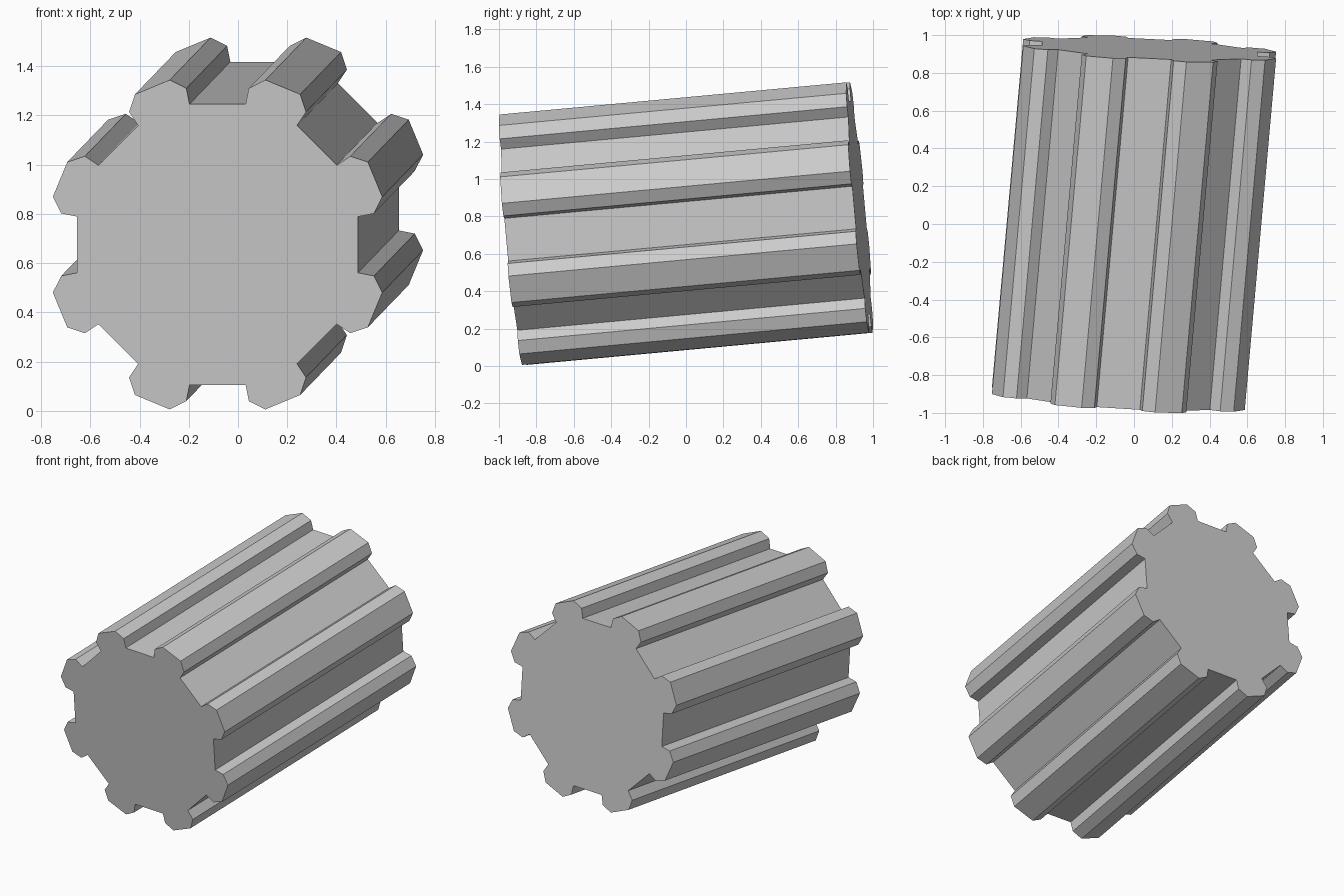
import bpy, bmesh
from math import sin, cos, radians

if "Cube" in bpy.data.objects:
    bpy.data.objects.remove(bpy.data.objects["Cube"])

# One tooth of the cross-section: (angle from the tooth axis, radius)
TOOTH = [(-11.2, .582), (-11.2, .648), (-6.3, .697),
         (6.3, .697), (11.2, .648), (11.2, .582)]


def profile():
    for k in range(8):
        for off, r in TOOTH:
            a = radians(22.5 + 45 * k + off)
            yield r * sin(a), r * cos(a)


def ring(bm, cx, cy, cz, slope_x, slope_z):
    # Slightly tilted end outline of the toothed cylinder
    return [bm.verts.new((cx + dx, cy - slope_x * dx - slope_z * dz, cz + dz))
            for dx, dz in profile()]


# Toothed cylinder: tilted prism between the two end outlines
bm = bmesh.new()
front = ring(bm, -.083, -.925, .675, .063, .09)
back = ring(bm, .083, .928, .847, .05, .09)
bm.faces.new(front)
bm.faces.new(back)
n = len(front)
for i in range(n):
    j = (i + 1) % n
    bm.faces.new((front[i], front[j], back[j], back[i]))
bmesh.ops.recalc_face_normals(bm, faces=bm.faces)

mesh = bpy.data.meshes.new("toothed_cylinder")
bm.to_mesh(mesh)
bm.free()
obj = bpy.data.objects.new("toothed_cylinder", mesh)
bpy.context.collection.objects.link(obj)
